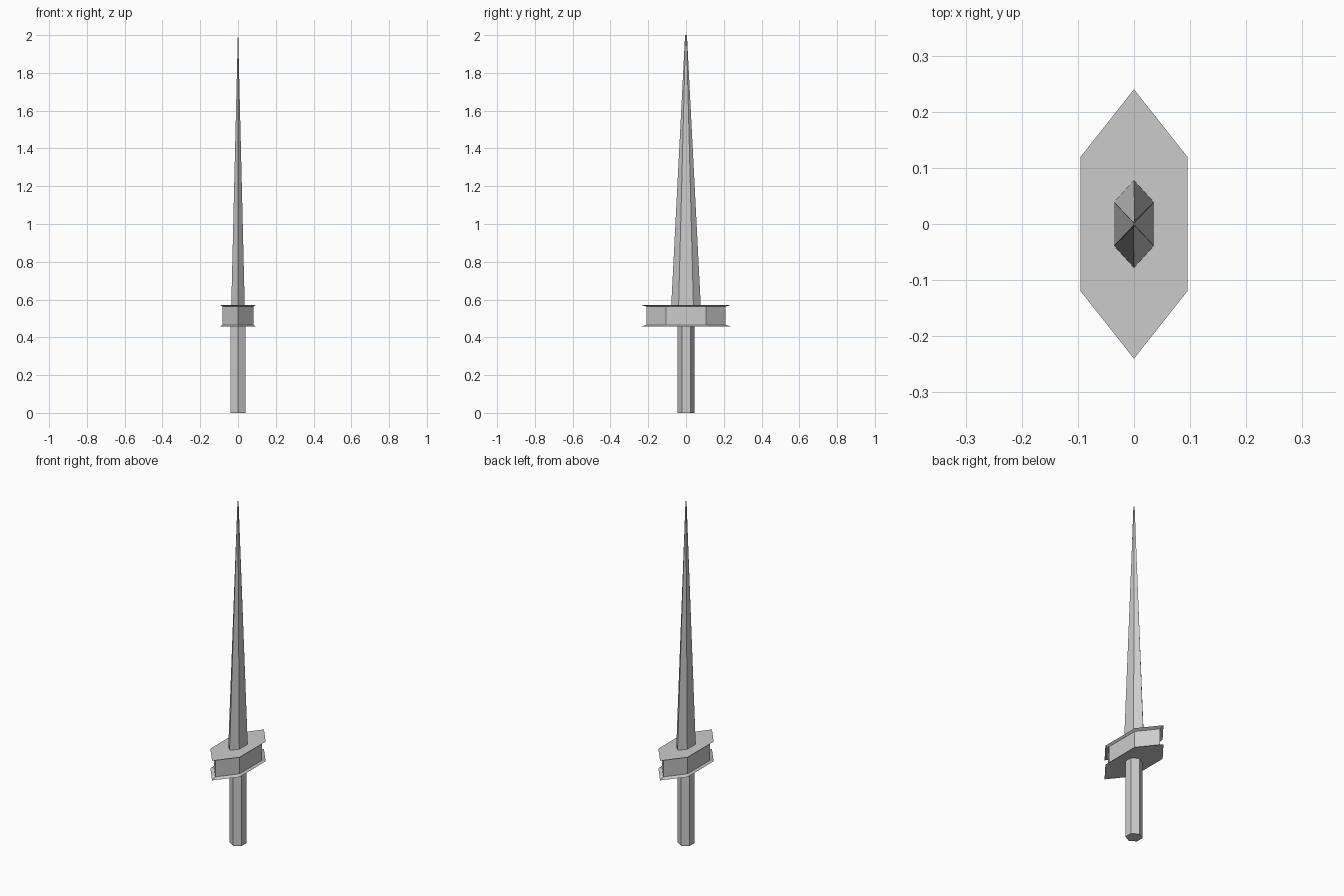
import bpy
import bmesh
from math import cos, sin, pi

if "Cube" in bpy.data.objects:
    bpy.data.objects.remove(bpy.data.objects["Cube"])


def hex_loft(name, sections):
    """Capped six-sided loft; each section is (z, half width in x, half length in y)."""
    bm = bmesh.new()
    rings = []
    for z, hx, hy in sections:
        ring = []
        for i in range(6):
            a = pi / 2 + i * pi / 3
            ring.append(bm.verts.new((hx * cos(a) / cos(pi / 6), hy * sin(a), z)))
        rings.append(ring)
    for lo, hi in zip(rings, rings[1:]):
        for i in range(6):
            j = (i + 1) % 6
            bm.faces.new((lo[i], lo[j], hi[j], hi[i]))
    bm.faces.new(rings[0][::-1])
    bm.faces.new(rings[-1])
    bmesh.ops.recalc_face_normals(bm, faces=bm.faces)
    mesh = bpy.data.meshes.new(name)
    bm.to_mesh(mesh)
    bm.free()
    obj = bpy.data.objects.new(name, mesh)
    bpy.context.collection.objects.link(obj)
    return obj


# Grip: straight regular hexagonal prism
hex_loft("grip", [(0, 0.039, 0.045), (0.457, 0.039, 0.045)])

# Guard: stretched hexagon with thin flared rims above and below
hex_loft("guard", [(0.457, 0.095, 0.24), (0.466, 0.083, 0.21),
                   (0.563, 0.083, 0.21), (0.572, 0.095, 0.24)])

# Blade: flattened hexagon tapering to a very narrow tip
hex_loft("blade", [(0.572, 0.0355, 0.078), (2.0, 0.001, 0.005)])
